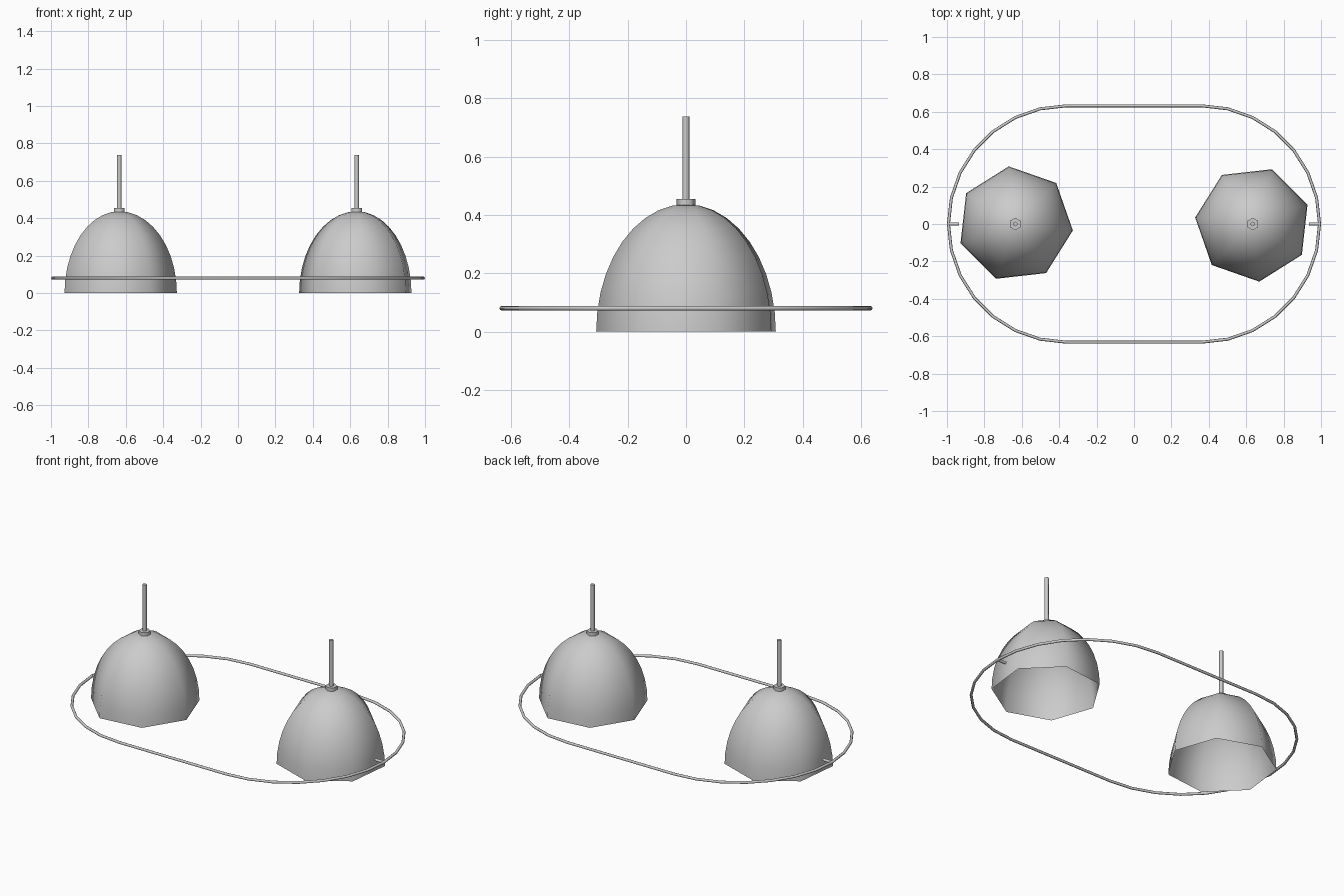
import bpy, bmesh
from math import sin, cos, pi, radians
from mathutils import Vector

cube = bpy.data.objects.get("Cube")
if cube:
    bpy.data.objects.remove(cube, do_unlink=True)

grey = bpy.data.materials.new("plain grey")
grey.use_nodes = True
colour = (0.6, 0.6, 0.6, 1)
grey.diffuse_color = colour
grey.node_tree.nodes["Principled BSDF"].inputs["Base Color"].default_value = colour

CENTRE_X = 0.635
RING_Z = 0.08


def finish(name, bm, smooth_angle):
    """Turn a bmesh into a named, shaded object."""
    mesh = bpy.data.meshes.new(name)
    bmesh.ops.recalc_face_normals(bm, faces=bm.faces)
    bm.to_mesh(mesh)
    bm.free()
    mesh.materials.append(grey)
    obj = bpy.data.objects.new(name, mesh)
    bpy.context.collection.objects.link(obj)
    bpy.ops.object.select_all(action='DESELECT')
    bpy.context.view_layer.objects.active = obj
    obj.select_set(True)
    bpy.ops.object.shade_smooth_by_angle(angle=radians(smooth_angle))
    return obj


def dome(name, x, turn, radius=0.31, height=0.437, sides=7, steps=10):
    """Open seven-sided shell with an elliptical profile."""
    bm = bmesh.new()
    rings = []
    for i in range(steps):
        t = i / steps * pi / 2
        r, z = radius * cos(t), height * sin(t)
        angles = [turn + k * 2 * pi / sides for k in range(sides)]
        rings.append([bm.verts.new((x + r * cos(a), r * sin(a), z)) for a in angles])
    for low, high in zip(rings, rings[1:]):
        for k in range(sides):
            n = (k + 1) % sides
            bm.faces.new((low[k], low[n], high[n], high[k]))
    tip = bm.verts.new((x, 0, height))
    for k in range(sides):
        bm.faces.new((rings[-1][k], rings[-1][(k + 1) % sides], tip))
    return finish(name, bm, 70)


def rod(name, start, end, radius, sides=6):
    """Capped straight rod between two points."""
    start, end = Vector(start), Vector(end)
    axis = end - start
    bm = bmesh.new()
    bmesh.ops.create_cone(bm, cap_ends=True, segments=sides, radius1=radius,
                          radius2=radius, depth=axis.length)
    bm.transform(axis.to_track_quat('Z', 'Y').to_matrix().to_4x4())
    bmesh.ops.translate(bm, verts=bm.verts, vec=(start + end) / 2)
    return finish(name, bm, 70)


# Two domes with collar, hanging stem and side pin
for side, s in (("right", -1), ("left", 1)):
    x = s * CENTRE_X
    dome(side + "_dome", x, radians(-6.4) + (pi if s > 0 else 0))
    rod(side + "_collar", (x, 0, 0.432), (x, 0, 0.455), 0.033)
    rod(side + "_stem", (x, 0, 0.45), (x, 0, 0.738), 0.0125)
    rod(side + "_pin", (s * 0.935, 0, RING_Z), (s * 0.992, 0, RING_Z), 0.009)

# Stadium-shaped ring swept with a thin round section
bend, half_straight, tube, sides = 0.632, 0.36, 0.008, 8
bm = bmesh.new()
loops = []
for s, begin in ((1, -pi / 2), (-1, pi / 2)):
    for i in range(15):
        a = begin + i * pi / 14
        out = Vector((cos(a), sin(a), 0))
        centre = Vector((s * half_straight, 0, RING_Z)) + out * bend
        section = [k * 2 * pi / sides for k in range(sides)]
        loops.append([bm.verts.new(centre + tube * (out * cos(b) + Vector((0, 0, sin(b)))))
                      for b in section])
for i, loop in enumerate(loops):
    following = loops[(i + 1) % len(loops)]
    for k in range(sides):
        n = (k + 1) % sides
        bm.faces.new((loop[k], following[k], following[n], loop[n]))
finish("outer_ring", bm, 70)
